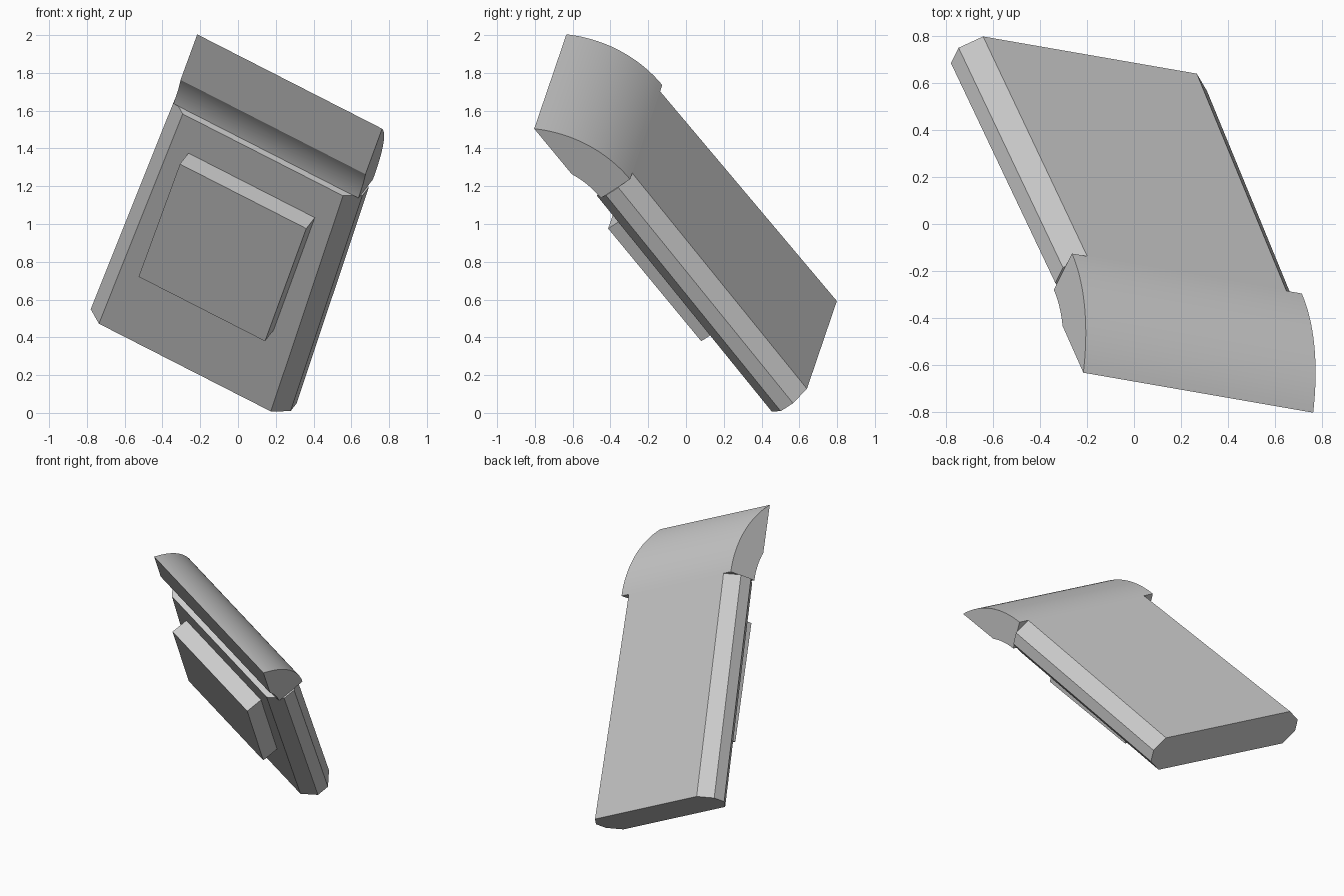
import bpy
import bmesh
from math import sin, cos, radians
from mathutils import Matrix, Vector

cube = bpy.data.objects.get("Cube")
if cube:
    bpy.data.objects.remove(cube, do_unlink=True)

# Tilted frame of the panel: across its width, down its length, out of its back
across = Vector((0.880, -0.153, -0.449)).normalized()
down = Vector((-0.2685, 0.612, -0.743))
down = (down - across * down.dot(across)).normalized()
out = across.cross(down)
FRAME = Matrix((across, down, out)).transposed().to_4x4()

MID = -0.437        # centre line across the width
TOP, BOTTOM = -1.293, 0.225
FRONT, BACK = 0.423, 0.664

grey = bpy.data.materials.new("plain grey")
grey.use_nodes = True
grey.diffuse_color = (0.6, 0.6, 0.6, 1)
grey.node_tree.nodes["Principled BSDF"].inputs["Base Color"].default_value = (0.6, 0.6, 0.6, 1)


def loft(name, ring_a, ring_b):
    """Closed solid between two matching rings of points in the tilted frame."""
    bm = bmesh.new()
    a = [bm.verts.new(p) for p in ring_a]
    b = [bm.verts.new(p) for p in ring_b]
    bm.faces.new(a)
    bm.faces.new(b)
    for i in range(len(a)):
        j = (i + 1) % len(a)
        bm.faces.new((a[i], a[j], b[j], b[i]))
    bmesh.ops.recalc_face_normals(bm, faces=bm.faces)
    mesh = bpy.data.meshes.new(name)
    bm.to_mesh(mesh)
    bm.free()
    mesh.shade_smooth()
    mesh.set_sharp_from_angle(angle=radians(20))
    mesh.materials.append(grey)
    obj = bpy.data.objects.new(name, mesh)
    obj.matrix_world = FRAME
    bpy.context.collection.objects.link(obj)
    return obj


def slab_ring(v, flat, ridge):
    """Eight-sided cross-section with chamfered long sides."""
    centre, half, mid = (FRONT + BACK) / 2, (BACK - FRONT) / 2, 0.042
    side = [(flat, -half), (ridge, -mid), (ridge, mid), (flat, half)]
    ring = side + [(-u, n) for u, n in reversed(side)]
    return [(MID + u, v, centre + n) for u, n in ring]


# Slightly tapered slab
loft("panel_slab", slab_ring(TOP, 0.482, 0.565), slab_ring(BOTTOM, 0.517, 0.601))

# Raised rectangular pad on the front
pad = [(-1, -1.075), (1, -1.075), (1, -0.271), (-1, -0.271)]
loft("front_pad", *[[(MID + s * 0.38, v, n) for s, v in pad] for n in (0.307, FRONT)])

# Curved top rail: two concentric arcs joined by a flat front lip
HUB = -0.024


def arc(radius, steps=24):
    end = Vector((FRONT - HUB, 0)).x / radius
    sweep = (1 - end * end) ** 0.5
    points = []
    for i in range(steps + 1):
        # sweep from the lip to the top of the slab
        angle = Vector((0, 1)).angle(Vector((sweep, end))) * (1 - i / steps)
        points.append((TOP - radius * sin(angle), HUB + radius * cos(angle)))
    return points


profile = arc(BACK - HUB) + arc(0.489)[::-1]
loft("top_rail", *[[(MID + s * 0.556, v, n) for v, n in profile] for s in (-1, 1)])
